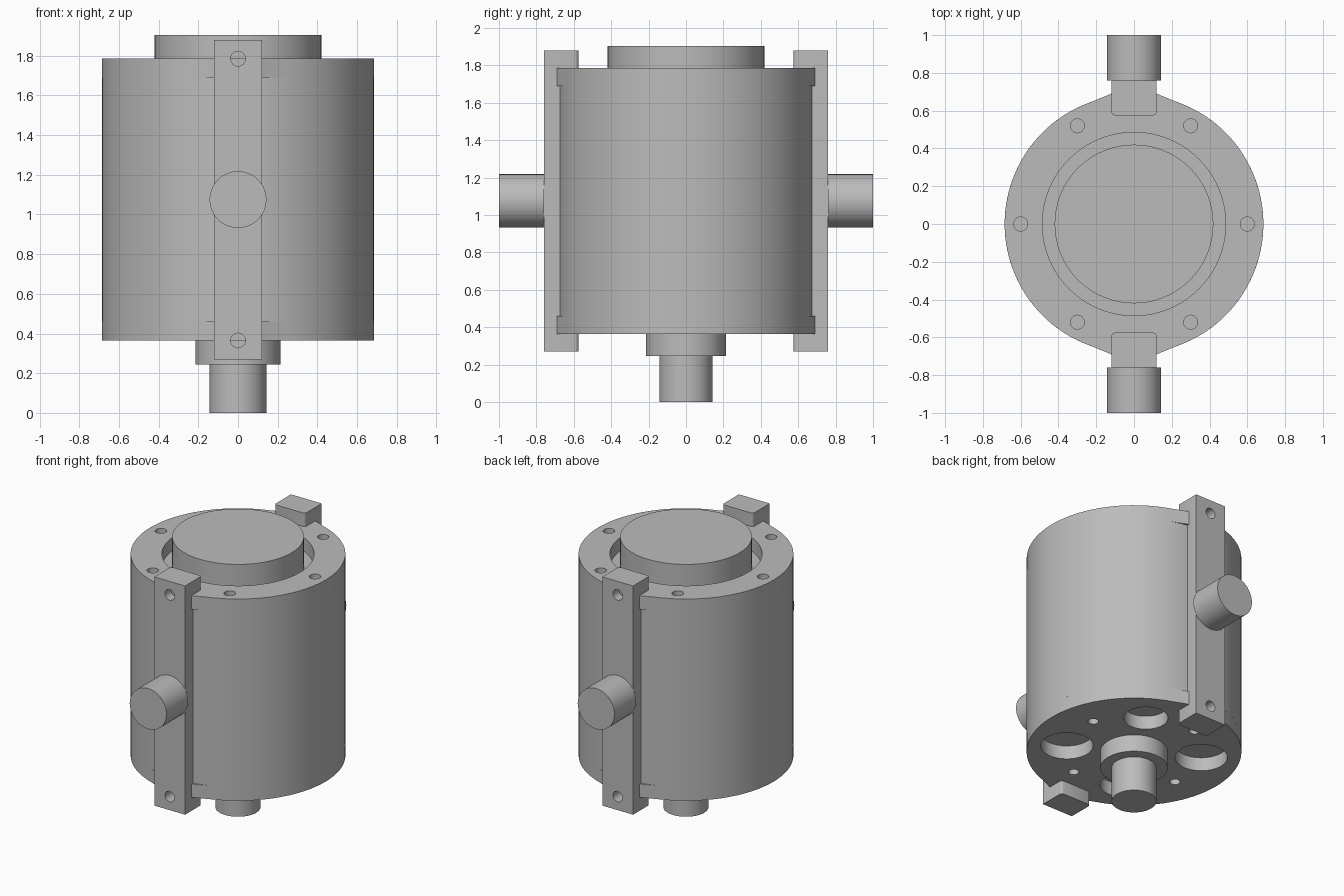
import bpy
import bmesh
from math import sin, cos, pi, radians, asin
from mathutils import Vector, Matrix

cube = bpy.data.objects.get("Cube")
if cube:
    bpy.data.objects.remove(cube, do_unlink=True)

metal = bpy.data.materials.new("plain_grey_metal")
metal.use_nodes = True
grey = (0.5, 0.5, 0.5, 1)
metal.diffuse_color = grey
metal.node_tree.nodes["Principled BSDF"].inputs["Base Color"].default_value = grey

RADIUS = 0.685
BASE, LOWER, UPPER, TOP = 0.365, 0.46, 1.69, 1.785
HOLE = 0.037


def prism(name, outline, z0, z1):
    """Extrude a flat outline upwards from z0 to z1."""
    bm = bmesh.new()
    face = bm.faces.new([bm.verts.new((x, y, z0)) for x, y in outline])
    top = bmesh.ops.extrude_face_region(bm, geom=[face])
    verts = [v for v in top["geom"] if isinstance(v, bmesh.types.BMVert)]
    bmesh.ops.translate(bm, vec=(0, 0, z1 - z0), verts=verts)
    bmesh.ops.recalc_face_normals(bm, faces=bm.faces)
    mesh = bpy.data.meshes.new(name)
    bm.to_mesh(mesh)
    bm.free()
    mesh.materials.append(metal)
    obj = bpy.data.objects.new(name, mesh)
    bpy.context.collection.objects.link(obj)
    return obj


def circle(r, n=96, cx=0, cy=0):
    return [(cx + r * cos(2 * pi * i / n), cy + r * sin(2 * pi * i / n)) for i in range(n)]


def polar(r, degrees):
    return r * cos(radians(degrees)), r * sin(radians(degrees))


def upright(name, r, z0, z1, at=(0, 0), n=96):
    return prism(name, circle(r, n, *at), z0, z1)


def sideways(name, r, y0, y1, z, n=64):
    """Cylinder lying along y."""
    obj = prism(name, circle(r, n), y0, y1)
    obj.data.transform(Matrix.Translation((0, 0, z)) @ Matrix.Rotation(-pi / 2, 4, "X"))
    return obj


def cut(obj, cutters):
    for c in cutters:
        c.hide_render = True
        mod = obj.modifiers.new("cut", "BOOLEAN")
        mod.operation = "DIFFERENCE"
        mod.solver = "EXACT"
        mod.object = c
    graph = bpy.context.evaluated_depsgraph_get()
    mesh = bpy.data.meshes.new_from_object(obj.evaluated_get(graph))
    obj.modifiers.clear()
    obj.data = mesh
    for c in cutters:
        bpy.data.objects.remove(c, do_unlink=True)


def plate_outline():
    """Disc with a shallow flared lug at the front and back."""
    start = asin(0.22 / RADIUS)
    steps = 44
    side = [-pi / 2 + start + (pi - 2 * start) * i / steps for i in range(steps + 1)]
    right = [(RADIUS * cos(a), RADIUS * sin(a)) for a in side]
    half = [(0.115, -0.692)] + right + [(0.115, 0.692)]
    return half + [(-x, -y) for x, y in half]


# Barrel between the end plates
parts = [upright("barrel", RADIUS, LOWER, UPPER, n=128)]

# Top plate with central opening and six bolt holes
top_plate = prism("top_plate", plate_outline(), UPPER, TOP)
cut(top_plate, [upright("opening_cutter", 0.485, UPPER - 0.05, TOP + 0.05)]
    + [upright("bolt_cutter", HOLE, UPPER - 0.05, TOP + 0.05, polar(0.6, 60 * i), 32)
       for i in range(6)])

# Bottom plate with large, medium and small holes
bottom_plate = prism("bottom_plate", plate_outline(), BASE, LOWER)
cutters = []
for i in range(4):
    for r, dist, angle in ((0.167 if i % 2 else 0.141, 0.435, 60),
                           (0.034, 0.465, 16)):
        cutters.append(upright("plate_cutter", r, BASE - 0.05, LOWER + 0.05,
                               polar(dist, angle + 90 * i), 48))
cut(bottom_plate, cutters)
parts += [top_plate, bottom_plate]

# Central drum, lower boss and shaft
parts += [upright("drum", 0.42, UPPER, 1.905),
          upright("lower_boss", 0.215, 0.245, BASE),
          upright("shaft", 0.143, 0, 0.245)]

# Clamping bars with trunnion pins, front and back
r = 0.02
inner = [(0.12 - r + r * cos(a), 0.575 + r - r * sin(a))
         for a in (0, pi / 6, pi / 3, pi / 2)]
bar_outline = [(0.12, 0.76)] + inner + [(-x, y) for x, y in reversed(inner)] + [(-0.12, 0.76)]
for label, turn in (("back", 0), ("front", pi)):
    bar = prism(label + "_bar", bar_outline, 0.27, 1.88)
    cut(bar, [sideways("bar_cutter", HOLE, 0.66, 0.8, z, 32) for z in (BASE, TOP)])
    # Clear the bar ends' bolt holes through the plate lugs
    pin = sideways(label + "_trunnion", 0.143, 0.76, 1.0, 1.075)
    for obj in (bar, pin):
        obj.data.transform(Matrix.Rotation(turn, 4, "Z"))
        parts.append(obj)

# Smooth the round walls, keep the rims sharp
bpy.ops.object.select_all(action="DESELECT")
for obj in parts:
    obj.select_set(True)
bpy.context.view_layer.objects.active = parts[0]
bpy.ops.object.shade_smooth_by_angle(angle=radians(20))
